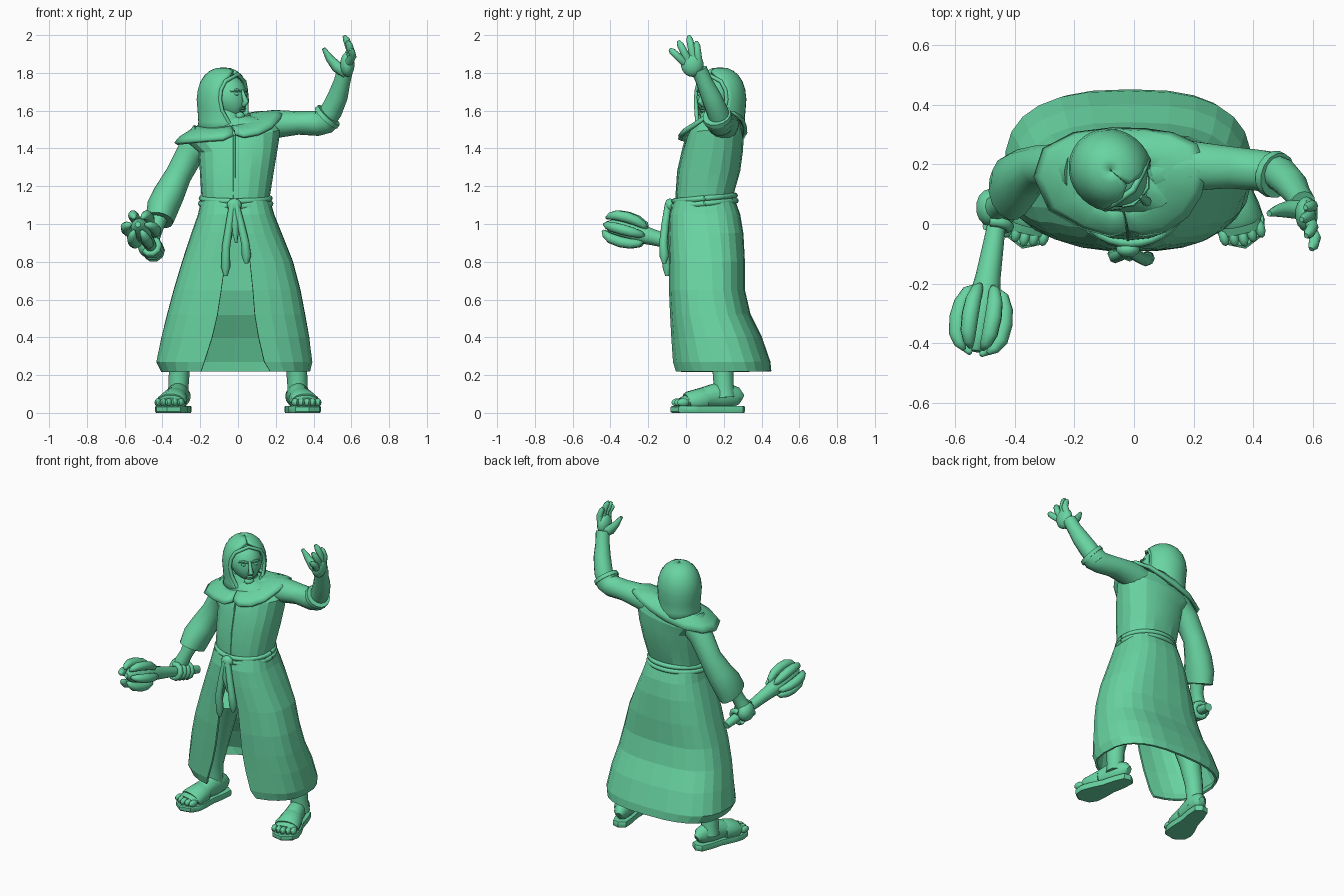
import bpy, bmesh
from math import sin, cos, pi, radians, asin, copysign
from mathutils import Vector as V, Matrix

green = bpy.data.materials.new("green")
green.diffuse_color = (.14, .66, .36, 1)


def loft(name, rings, closed=True, caps=True, solid=0.0, smooth=50):
    """Skin a list of equal-length point rings."""
    bm = bmesh.new()
    rows = [[bm.verts.new(p) for p in r] for r in rings]
    n = len(rows[0])
    for a, b in zip(rows, rows[1:]):
        for i in range(n if closed else n - 1):
            j = (i + 1) % n
            bm.faces.new((a[i], a[j], b[j], b[i]))
    if closed and caps:
        bm.faces.new(rows[0][::-1])
        bm.faces.new(rows[-1])
    bmesh.ops.remove_doubles(bm, verts=bm.verts, dist=1e-5)
    return finish(name, bm, solid, smooth)


def finish(name, bm, solid=0.0, smooth=50):
    bmesh.ops.recalc_face_normals(bm, faces=bm.faces)
    me = bpy.data.meshes.new(name)
    bm.to_mesh(me)
    bm.free()
    me.materials.append(green)
    if smooth:
        me.polygons.foreach_set("use_smooth", [True] * len(me.polygons))
        me.set_sharp_from_angle(angle=radians(smooth))
    ob = bpy.data.objects.new(name, me)
    bpy.context.collection.objects.link(ob)
    if solid:
        m = ob.modifiers.new("thickness", 'SOLIDIFY')
        m.thickness, m.offset = solid, 0
    return ob


def tube(name, pts, radii, n=12, ref=(0, 1, 0), M=Matrix(), **kw):
    """Sweep an ellipse along a path; a radius is a number or (side, up)."""
    pts = [V(p) for p in pts]
    rings = []
    for i, p in enumerate(pts):
        t = (pts[min(i + 1, len(pts) - 1)] - pts[max(i - 1, 0)]).normalized()
        s = t.cross(V(ref)).normalized()
        u = s.cross(t)
        r = radii[i] if isinstance(radii, (list, tuple)) else radii
        a, b = r if isinstance(r, tuple) else (r, r)
        rings.append([M @ (p + s * a * cos(k * 2 * pi / n) + u * b * sin(k * 2 * pi / n)) for k in range(n)])
    return loft(name, rings, **kw)


def ball(name, c, r, M=Matrix(), n=14, shape=None):
    bm = bmesh.new()
    bmesh.ops.create_uvsphere(bm, u_segments=n, v_segments=n // 2 + 2, radius=1)
    for v in bm.verts:
        q = shape(v.co) if shape else v.co
        v.co = M @ (V(c) + V((q.x * r[0], q.y * r[1], q.z * r[2])))
    return finish(name, bm)


def pw(v, p):
    return copysign(abs(v) ** p, v)


# Skirt, open down the front: z, x min, x max, y front, y back, half gap
rows = [(1.12, -.19, .165, -.06, .255, .002), (1.05, -.205, .185, -.08, .28, .004), (.95, -.24, .225, -.085, .297, .02),
        (.8, -.29, .285, -.085, .305, .065), (.65, -.335, .325, -.085, .305, .083), (.52, -.37, .35, -.08, .335, .098),
        (.4, -.40, .372, -.075, .395, .122), (.27, -.427, .388, -.07, .44, .158), (.22, -.4, .375, -.06, .445, .182)]
rings = []
for z, x0, x1, y0, y1, g in rows:
    rx, ry = (x1 - x0) / 2, (y1 - y0) / 2
    p = .75
    a0 = asin((g / rx) ** (1 / p))
    ring = []
    for k in range(25):
        a = a0 + (2 * pi - 2 * a0) * k / 24
        ring.append(V(((x0 + x1) / 2 + rx * pw(sin(a), p), (y0 + y1) / 2 - ry * pw(cos(a), p), z)))
    rings.append(ring)
loft("robe_skirt", rings, closed=False, solid=.014, smooth=0)

# Torso: cx, cy, z, rx, ry, shoulder tilt
rows = [(-.01, .10, 1.09, .172, .155, 0), (-.012, .10, 1.16, .183, .153, 0), (-.006, .122, 1.28, .196, .165, 0),
        (0, .142, 1.39, .21, .16, .05), (-.02, .155, 1.46, .245, .15, .15), (-.035, .165, 1.52, .2, .125, .25),
        (-.06, .165, 1.56, .09, .09, .2)]
rings = [[V((cx + rx * pw(cos(k * pi / 10), .85), cy + ry * pw(sin(k * pi / 10), .85), z + t * rx * cos(k * pi / 10)))
          for k in range(20)] for cx, cy, z, rx, ry, t in rows]
loft("robe_torso", rings, smooth=15)
tube("front_seam", [(-.02, .004, 1.47), (-.02, -.017, 1.39), (-.02, -.042, 1.28), (-.02, -.052, 1.13)], .006, 6)

# Shoulder mantle, split at the front
edge = [(-.017, -.02, 1.475), (.03, -.035, 1.46), (.11, -.02, 1.475), (.18, .03, 1.51), (.225, .1, 1.56), (.24, .18, 1.585),
        (.21, .265, 1.575), (.13, .3, 1.55), (.04, .312, 1.515), (-.07, .315, 1.48), (-.2, .3, 1.45), (-.3, .25, 1.435),
        (-.33, .16, 1.425), (-.28, .05, 1.43), (-.17, -.01, 1.44), (-.08, -.035, 1.445), (-.025, -.02, 1.47)]
c = V((-.06, .16, 0))
rings = [[], [], [], []]
for e in edge:
    e = V(e)
    d = V((e.x - c.x, e.y - c.y, 0)).normalized()
    i = c + d * .1
    i.z = 1.545 + .2 * (i.x - c.x) + .35 * (i.y - c.y)
    for r, f, b in zip(rings, (0, .4, .8, 1), (0, .012, .012, 0)):
        r.append(i.lerp(e, f) + V((0, 0, b)) + d * b * .5)
loft("mantle", rings, closed=False, solid=.02)

# Hood around a head turned to the side (local frame faces -y)
H = Matrix.Translation((-.078, .18, 0)) @ Matrix.Rotation(radians(49), 4, 'Z')
rings = []
for z, r, gap in [(1.49, .126, 20), (1.54, .12, 38), (1.6, .124, 54), (1.66, .129, 59), (1.71, .123, 57), (1.75, .11, 50),
                  (1.782, .09, 28), (1.803, .066, 1), (1.816, .038, 1), (1.82, .002, 1)]:
    g = radians(gap)
    rings.append([H @ V((r * .98 * sin(a), -r * 1.06 * cos(a), z))
                  for a in [g + (2 * pi - 2 * g) * k / 22 for k in range(23)]])
loft("hood", rings, closed=False, solid=.018)
side = [(1.5, .125, 25), (1.54, .12, 39), (1.6, .124, 54), (1.66, .129, 59), (1.71, .123, 57), (1.755, .11, 46)]
path = [(-1, *q) for q in side] + [(0, 1.792, .094, 0)] + [(1, *q) for q in side[::-1]]
tube("hood_rim", [(s * r * .98 * sin(radians(g)), -r * 1.06 * cos(radians(g)), z) for s, z, r, g in path],
     .011, 8, (0, 1, 0), H)


def jaw(q):
    k = 1 - .3 * max(0, -q.z - .1)
    return V((q.x * k, q.y * (1 + .12 * max(0, -q.z)), q.z))


ball("face", (0, -.04, 1.668), (.096, .1, .12), H, 24, jaw)
tube("nose", [(0, -.13, 1.71), (0, -.148, 1.67), (0, -.16, 1.645), (0, -.14, 1.63)],
     [.009, .012, .017, .014], 8, (1, 0, 0), H)
ball("upper_lip", (0, -.139, 1.61), (.026, .01, .006), H, 10)
ball("lower_lip", (0, -.136, 1.6), (.022, .01, .007), H, 10)
ball("chin", (0, -.118, 1.572), (.03, .024, .022), H, 12)
for s in (-1, 1):
    ball("eye", (s * .034, -.123, 1.688), (.018, .013, .009), H, 10)
    tube("brow", [(s * .01, -.134, 1.703), (s * .036, -.13, 1.71), (s * .066, -.108, 1.702)], [.006, .009, .005], 6, (0, 0, 1), H)
tube("neck", [(-.06, .15, 1.46), (-.06, .15, 1.52), (-.06, .155, 1.6)], [.13, .1, .075], 16)

# Rope belt with knot and hanging ends
for z, g in ((1.1, 0), (1.128, -.004)):
    tube("belt_cord", [(-.012 + (.185 + g) * cos(a), .098 - (.166 + g) * sin(a), z - .015 * sin(a) + .008)
                       for a in [k * 2 * pi / 32 for k in range(33)]], .015, 8, (0, 0, 1), caps=False)
ball("belt_knot", (-.02, -.085, 1.1), (.04, .027, .035))
tube("belt_end_long", [(-.03, -.095, 1.1), (-.045, -.105, 1.0), (-.063, -.11, .88), (-.065, -.1, .77), (-.065, -.1, .725)],
     [.018, .02, .022, .024, .01], 8)
tube("belt_end_short", [(-.01, -.095, 1.1), (.015, -.11, 1.0), (.038, -.12, .9), (.045, -.115, .83), (.045, -.115, .79)],
     [.018, .02, .022, .025, .01], 8)
tube("belt_loop", [(-.02, -.09, 1.09), (-.015, -.1, 1.0), (-.01, -.095, .9)], [.022, .026, .006], 8)

# Raised arm
tube("raised_sleeve", [(.08, .18, 1.5), (.2, .195, 1.53), (.32, .19, 1.535), (.42, .18, 1.532), (.455, .172, 1.548), (.478, .165, 1.572)],
     [(.09, .09), (.075, .085), (.062, .072), (.066, .07), (.076, .072), (.076, .07)], 14)
tube("raised_cuff", [(.466, .168, 1.56), (.482, .163, 1.577)], [.08, .077], 14)
tube("raised_forearm", [(.44, .19, 1.52), (.495, .165, 1.6), (.53, .13, 1.68), (.55, .098, 1.75), (.568, .07, 1.82)],
     [.057, .058, .053, .044, .042], 12)
ball("raised_palm", (.579, .033, 1.845), (.039, .06, .066))
for y, tip in zip((-.008, .018, .045, .066), ((.595, -.085, 1.925), (.578, -.04, 1.968), (.562, .015, 1.997), (.575, .055, 1.965))):
    b, t = V((.585, y, 1.855)), V(tip)
    tube("raised_finger", [b, b.lerp(t, .5) + V((.018, 0, 0)), b.lerp(t, .85) + V((.008, 0, 0)), t], [.022, .02, .018, .009], 8)
tube("raised_thumb", [(.575, .05, 1.805), (.52, .05, 1.835), (.483, .045, 1.88), (.453, .035, 1.93)], [.037, .03, .021, .01], 8)

# Lowered arm with a bell sleeve
tube("lowered_sleeve", [(-.17, .18, 1.46), (-.25, .195, 1.38), (-.315, .195, 1.26), (-.365, .17, 1.16), (-.398, .14, 1.09), (-.416, .11, 1.02)],
     [.09, .075, .07, (.082, .085), (.085, .1), (.074, .105)], 14)
tube("lowered_wrist", [(-.41, .11, 1.06), (-.435, .075, .98), (-.465, .055, .91)], [.05, .04, .045], 12)
ball("gripping_palm", (-.483, .055, .885), (.048, .064, .06))

# Mace held forward: handle, core and six bulging flanges
A, B = V((-.43, .19, .83)), V((-.528, -.415, .995))
d = (B - A).normalized()
u = d.cross(V((0, 0, 1))).normalized()
w = u.cross(d)
tube("mace_handle", [A, A.lerp(B, .08), A.lerp(B, .35), A.lerp(B, .6), A.lerp(B, .7), A.lerp(B, .95), B + d * .012],
     [.024, .028, .032, .042, .05, .045, .015], 12, (0, 0, 1))
for k in range(6):
    o = u * cos(k * pi / 3) + w * sin(k * pi / 3)
    tube("mace_flange", [A.lerp(B, f) + o * h for f, h in
                         ((.67, .04), (.7, .058), (.77, .073), (.85, .078), (.94, .073), (.99, .058), (1.02, .04))],
         [.008, .02, .027, .029, .027, .02, .008], 10, o.cross(d), smooth=70)
for k in range(4):
    c = A.lerp(B, .16 + .053 * k)
    tube("gripping_finger", [c + u * .042 * cos(a) + w * .042 * sin(a) for a in [radians(60 + 38 * i) for i in range(8)]],
         .018, 8, d)

# Legs and sandalled feet, turned outward
for s in (-1, 1):
    F = Matrix.Translation((s * .312, .19, 0)) @ Matrix.Rotation(radians(13 * s), 4, 'Z')
    out = [(0, .125), (.043, .105), (.055, .03), (.058, -.05), (.078, -.14), (.084, -.2), (.066, -.25), (0, -.28)]
    out += [(-x, y) for x, y in out[-2:0:-1]]
    loft("sandal_sole", [[F @ V((x * k, y * k, z)) for x, y in out] for z, k in ((0, .97), (.008, 1), (.03, 1), (.036, .97))], smooth=30)
    tube("foot", [(0, .105, .07), (0, .08, .085), (0, 0, .095), (0, -.09, .083), (0, -.17, .065), (0, -.225, .055)],
         [(.02, .03), (.045, .052), (.052, .075), (.06, .057), (.073, .042), (.07, .024)], 14, (0, 0, 1), F)
    tube("sandal_strap", [(0, -.085, .07), (0, -.095, .07), (0, -.18, .058), (0, -.188, .055)],
         [(.064, .062), (.067, .068), (.08, .056), (.076, .05)], 14, (0, 0, 1), F)
    for k in range(5):
        q = (k - 2) * s
        ball("toe", (-q * .031, -.24 + .008 * abs(q), .055), (.018, .034, .022), F, 10)
    tube("leg", [(s * .318, .205, .08), (s * .315, .2, .14), (s * .31, .195, .24), (s * .285, .19, .38), (s * .23, .17, .58), (s * .18, .14, .72)],
         [.06, .053, .056, .068, .08, .085], 12)
